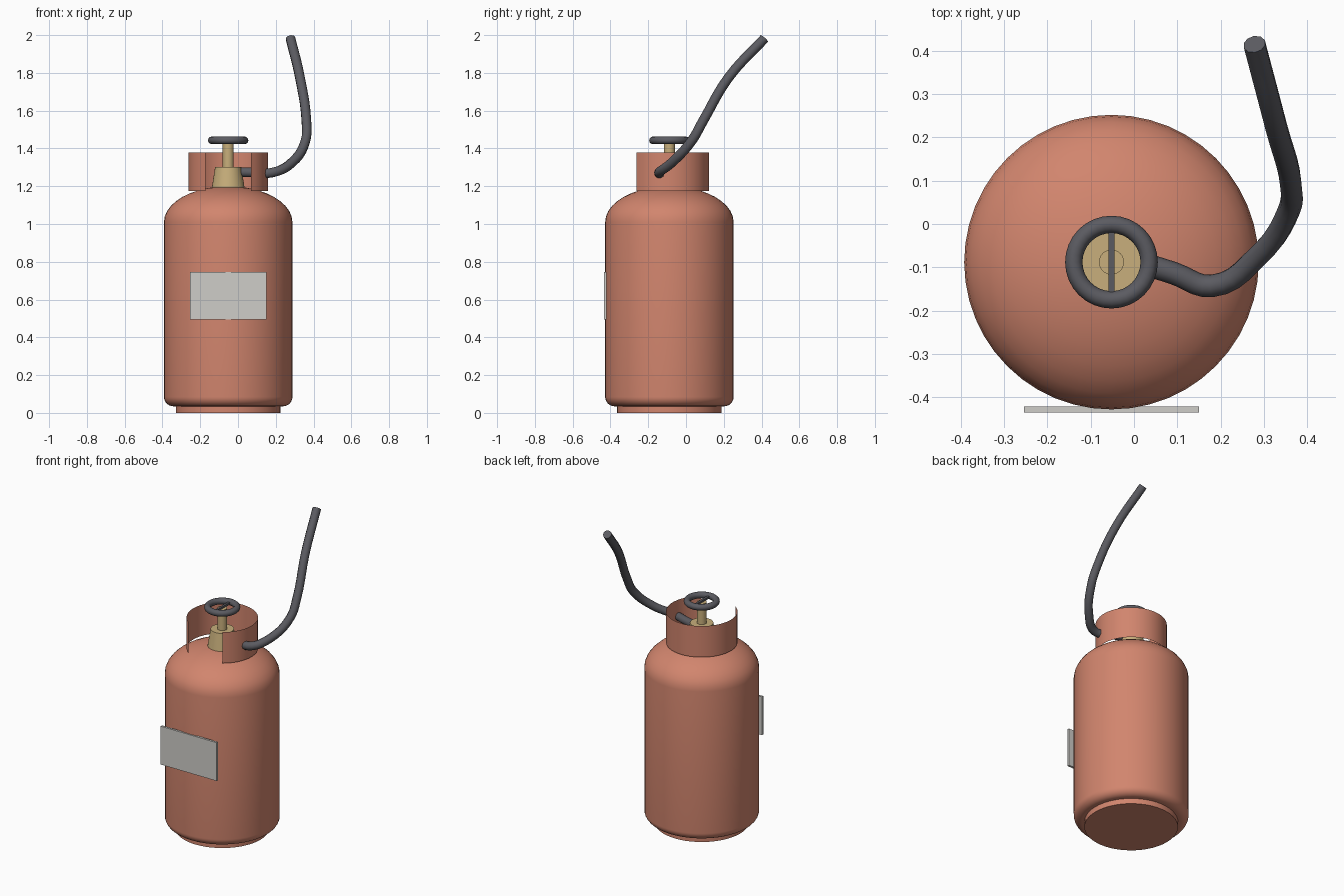
import bpy, bmesh, math
from mathutils import Vector

if "Cube" in bpy.data.objects:
    bpy.data.objects.remove(bpy.data.objects["Cube"], do_unlink=True)

AXIS = Vector((-0.052, -0.088, 0))  # vertical axis of the cylinder


def material(name, rgb):
    m = bpy.data.materials.new(name)
    m.use_nodes = True
    m.diffuse_color = (*rgb, 1)
    m.node_tree.nodes["Principled BSDF"].inputs["Base Color"].default_value = (*rgb, 1)
    return m


RED = material("salmon_paint", (0.64, 0.235, 0.155))
BRASS = material("brass", (0.58, 0.43, 0.2))
RUBBER = material("dark_rubber", (0.105, 0.105, 0.12))
LABEL = material("label_grey", (0.62, 0.61, 0.58))


def finish(ob, name, mat, angle=40):
    ob.name = ob.data.name = name
    ob.data.materials.clear()
    ob.data.materials.append(mat)
    bpy.ops.object.select_all(action="DESELECT")
    ob.select_set(True)
    bpy.context.view_layer.objects.active = ob
    bpy.ops.object.shade_smooth_by_angle(angle=math.radians(angle))
    return ob


def lathe(name, profile, mat, segments=48, start=0, sweep=360):
    """Spin an (r, z) profile about the axis; a full turn is welded shut."""
    bm = bmesh.new()
    verts = [bm.verts.new((r, 0, z)) for r, z in profile]
    edges = [bm.edges.new(pair) for pair in zip(verts, verts[1:])]
    bmesh.ops.rotate(bm, verts=verts, cent=(0, 0, 0), matrix=rot_z(start))
    bmesh.ops.spin(bm, geom=verts + edges, axis=(0, 0, 1), cent=(0, 0, 0),
                   angle=math.radians(sweep), steps=segments)
    bmesh.ops.remove_doubles(bm, verts=bm.verts, dist=1e-4)
    bmesh.ops.recalc_face_normals(bm, faces=bm.faces)
    me = bpy.data.meshes.new(name)
    bm.to_mesh(me)
    bm.free()
    ob = bpy.data.objects.new(name, me)
    bpy.context.collection.objects.link(ob)
    ob.location = AXIS
    return finish(ob, name, mat)


def rot_z(degrees):
    from mathutils import Matrix
    return Matrix.Rotation(math.radians(degrees), 3, "Z")


def box(name, centre, size, mat):
    bpy.ops.mesh.primitive_cube_add(size=1, location=centre)
    ob = bpy.context.object
    ob.scale = size
    return finish(ob, name, mat)


# Tank: rounded lower edge, straight wall, elliptical dome
R = 0.34
steps = [math.radians(a) for a in range(0, 91, 9)]
lower = [(0.29 + 0.05 * math.sin(a), 0.085 - 0.05 * math.cos(a)) for a in steps]
dome = [(R * math.cos(a), 1.01 + 0.19 * math.sin(a)) for a in steps]
lathe("tank", [(0, 0.035)] + lower + dome, RED)

# Foot ring under the tank
lathe("foot", [(0, 0), (0.277, 0), (0.277, 0.04), (0, 0.04)], RED)

# Thin guard collar, open towards the front
lathe("guard_collar", [(0.211, 1.175), (0.211, 1.378)], RED,
      segments=40, start=-55, sweep=290)

# Valve body and stem
lathe("valve_body", [(0, 1.19), (0.087, 1.19), (0.069, 1.303), (0, 1.303)], BRASS, 32)
lathe("valve_stem", [(0, 1.3), (0.029, 1.3), (0.029, 1.438), (0, 1.438)], BRASS, 24)

# Handwheel with one cross bar
bpy.ops.mesh.primitive_torus_add(location=AXIS + Vector((0, 0, 1.443)), major_radius=0.087,
                                 minor_radius=0.02, major_segments=32, minor_segments=12)
finish(bpy.context.object, "handwheel_rim", RUBBER)
box("handwheel_bar", AXIS + Vector((0, 0, 1.443)), (0.014, 0.16, 0.014), RUBBER)

# Flexible hose from the valve, through the collar and upwards
path = [(0.0, -0.085, 1.275), (0.09, -0.113, 1.273), (0.18, -0.143, 1.272),
        (0.285, -0.075, 1.325), (0.357, 0.03, 1.44), (0.362, 0.09, 1.545),
        (0.328, 0.225, 1.775), (0.278, 0.415, 1.982)]
curve = bpy.data.curves.new("hose", "CURVE")
curve.dimensions = "3D"
curve.bevel_depth = 0.026
curve.bevel_resolution = 3
curve.resolution_u = 5
curve.use_fill_caps = True
spline = curve.splines.new("BEZIER")
spline.bezier_points.add(len(path) - 1)
for point, co in zip(spline.bezier_points, path):
    point.co = co
    point.handle_left_type = point.handle_right_type = "AUTO"
hose = bpy.data.objects.new("hose", curve)
bpy.context.collection.objects.link(hose)
bpy.ops.object.select_all(action="DESELECT")
hose.select_set(True)
bpy.context.view_layer.objects.active = hose
bpy.ops.object.convert(target="MESH")
finish(bpy.context.object, "hose", RUBBER)

# Flat label plate on the front
box("label_plate", (-0.052, -0.428, 0.62), (0.404, 0.014, 0.25), LABEL)
